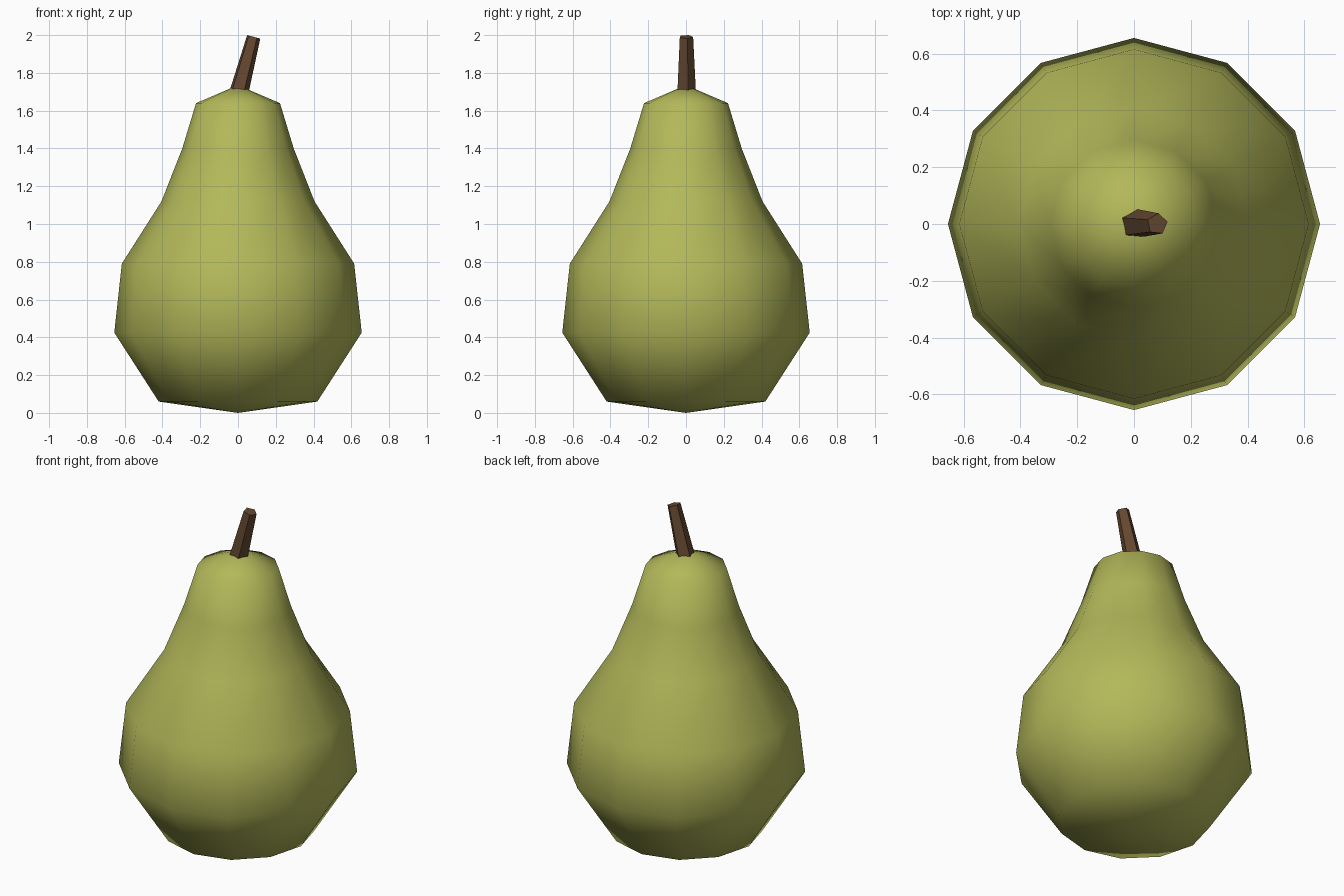
import bpy, bmesh
from math import cos, sin, pi, radians
from mathutils import Vector, Matrix

if "Cube" in bpy.data.objects:
    bpy.data.objects.remove(bpy.data.objects["Cube"])


def make_object(name, bm, colour, smooth):
    bmesh.ops.recalc_face_normals(bm, faces=bm.faces)
    for f in bm.faces:
        f.smooth = smooth
    mesh = bpy.data.meshes.new(name)
    bm.to_mesh(mesh)
    bm.free()
    mat = bpy.data.materials.new(name + "_colour")
    mat.diffuse_color = (*colour, 1)
    mat.use_nodes = True
    mat.node_tree.nodes["Principled BSDF"].inputs["Base Color"].default_value = mat.diffuse_color
    mesh.materials.append(mat)
    obj = bpy.data.objects.new(name, mesh)
    bpy.context.collection.objects.link(obj)
    return obj


# Pear body: 12-sided lathe closed by a point at each end
SIDES = 12
profile = [(0.42, 0.06), (0.655, 0.425), (0.615, 0.79), (0.405, 1.12),
           (0.295, 1.40), (0.222, 1.64)]
bm = bmesh.new()
rings = [[bm.verts.new((r * cos(2 * pi * i / SIDES), r * sin(2 * pi * i / SIDES), z))
          for i in range(SIDES)] for r, z in profile]
bottom = bm.verts.new((0, 0, 0))
top = bm.verts.new((0, 0, 1.735))
for i in range(SIDES):
    j = (i + 1) % SIDES
    for a, b in zip(rings, rings[1:]):
        bm.faces.new((a[i], a[j], b[j], b[i]))
    bm.faces.new((bottom, rings[0][j], rings[0][i]))
    bm.faces.new((top, rings[-1][i], rings[-1][j]))
make_object("pear_body", bm, (0.45, 0.48, 0.10), True)

# Stem: tapered five-sided cylinder leaning to +x
start, end = Vector((0.003, 0, 1.695)), Vector((0.082, 0, 1.991))
lean = (end - start).to_track_quat('Z', 'Y').to_matrix().to_4x4()
lean = Matrix.Rotation(math_tilt := (end - start).angle(Vector((0, 0, 1))), 4, 'Y')
bm = bmesh.new()
bmesh.ops.create_cone(
    bm, cap_ends=True, segments=5, radius1=0.053, radius2=0.038,
    depth=(end - start).length,
    matrix=Matrix.Translation((start + end) / 2) @ lean @ Matrix.Rotation(radians(-78), 4, 'Z'))
make_object("stem", bm, (0.13, 0.065, 0.03), False)
